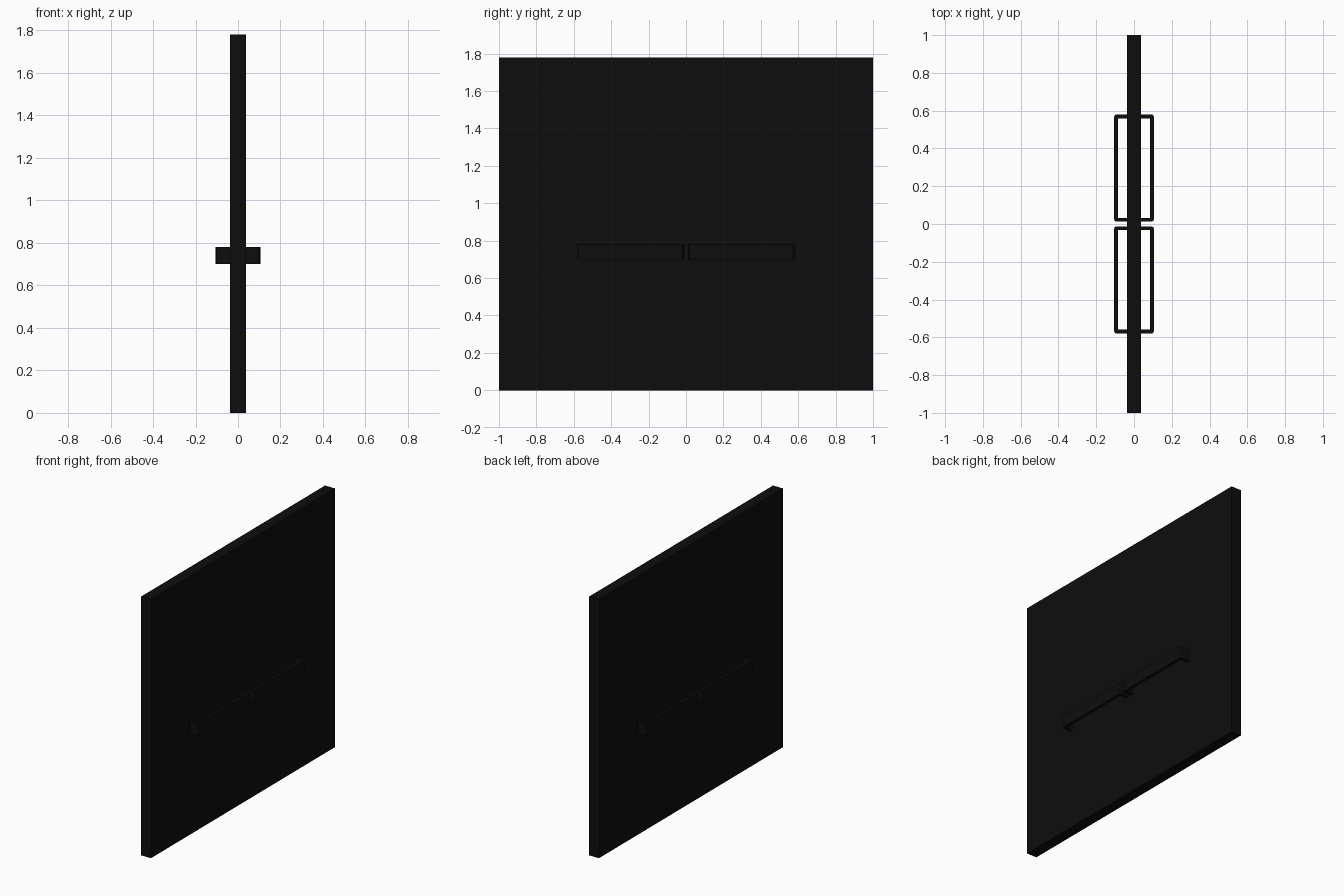
import bpy, bmesh

if "Cube" in bpy.data.objects:
    bpy.data.objects.remove(bpy.data.objects["Cube"])

black = bpy.data.materials.new("near_black")
black.diffuse_color = (0.004, 0.004, 0.004, 1)
black.use_nodes = True
black.node_tree.nodes["Principled BSDF"].inputs["Base Color"].default_value = black.diffuse_color


def finish(name, bm):
    bmesh.ops.recalc_face_normals(bm, faces=bm.faces)
    me = bpy.data.meshes.new(name)
    bm.to_mesh(me)
    bm.free()
    me.materials.append(black)
    ob = bpy.data.objects.new(name, me)
    bpy.context.collection.objects.link(ob)
    return ob


T = 0.0375          # half thickness of the door
H = 1.78            # door height

# Door slab
bm = bmesh.new()
bmesh.ops.create_cube(bm, size=1)
for v in bm.verts:
    v.co = (v.co.x * 2 * T, v.co.y * 2, (v.co.z + 0.5) * H)
finish("door_panel", bm)


# Pull handle: a flat strip bent into a C, its ends meeting the door face
def pull_handle(name, sx, sy):
    y0, y1, x1, t, c = 0.012, 0.58, 0.105, 0.021, 0.012
    k = c * 0.3     # rounded outer corners
    prof = [(T, y0), (x1 - c, y0), (x1 - k, y0 + k), (x1, y0 + c),
            (x1, y1 - c), (x1 - k, y1 - k), (x1 - c, y1), (T, y1),
            (T, y1 - t), (x1 - t, y1 - t), (x1 - t, y0 + t), (T, y0 + t)]
    bm = bmesh.new()
    face = bm.faces.new([bm.verts.new((sx * x, sy * y, 0.70)) for x, y in prof])
    ext = bmesh.ops.extrude_face_region(bm, geom=[face])
    top = [g for g in ext["geom"] if isinstance(g, bmesh.types.BMVert)]
    bmesh.ops.translate(bm, verts=top, vec=(0, 0, 0.081))
    finish(name, bm)


for sx, side in ((1, "right"), (-1, "left")):
    for sy, end in ((1, "back"), (-1, "front")):
        pull_handle(f"pull_handle_{side}_{end}", sx, sy)
